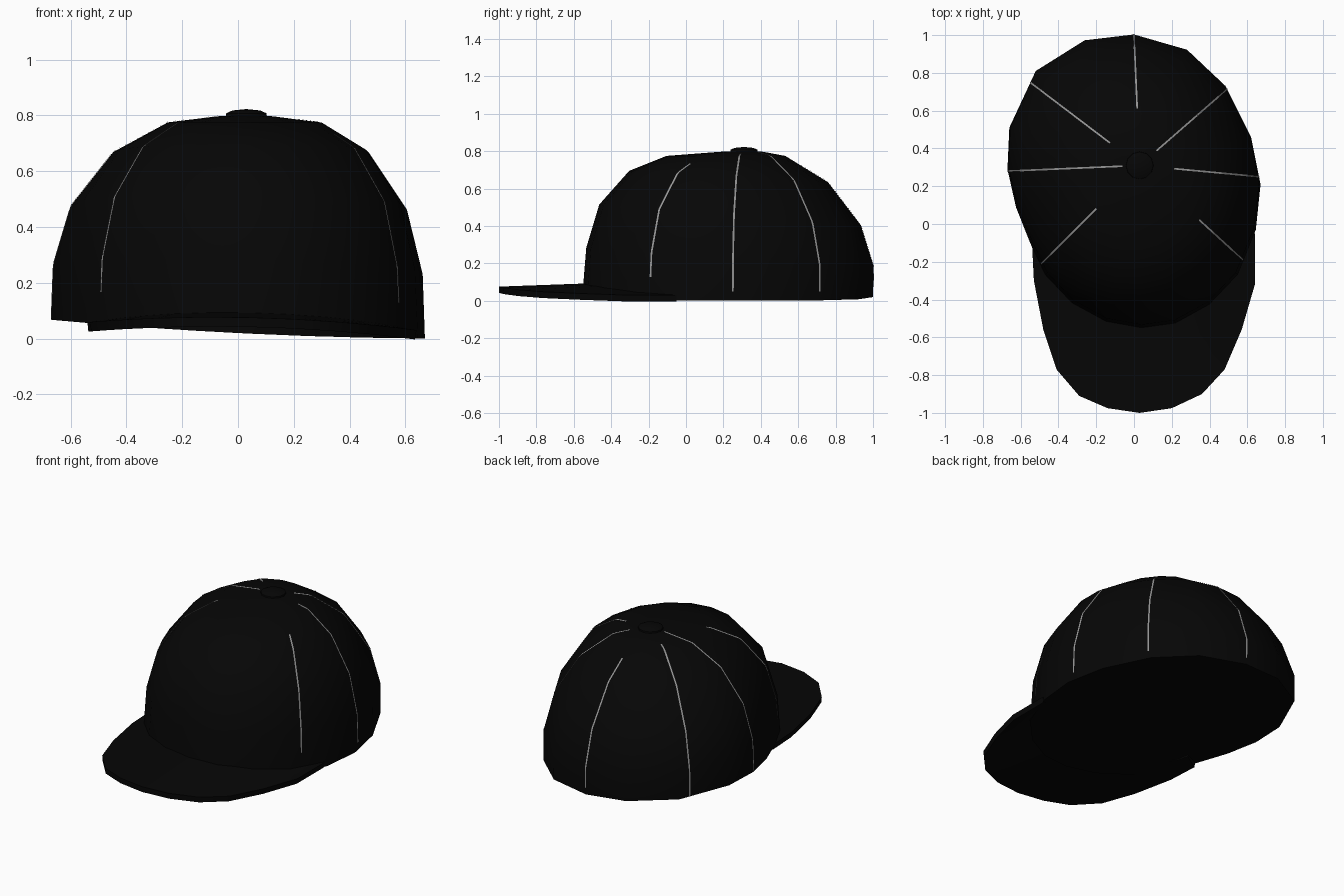
import bpy, bmesh, math
from mathutils import Vector
from mathutils.bvhtree import BVHTree

if "Cube" in bpy.data.objects:
    bpy.data.objects.remove(bpy.data.objects["Cube"])


def material(name, colour):
    m = bpy.data.materials.new(name)
    m.diffuse_color = (*colour, 1)
    m.use_nodes = True
    m.node_tree.nodes["Principled BSDF"].inputs["Base Color"].default_value = m.diffuse_color
    return m


BLACK = material("black cloth", (0.0018, 0.0018, 0.0018))
GREY = material("grey stitching", (0.3, 0.3, 0.3))
AXIS = Vector((0.03, 0.31, 0))          # vertical axis through the top button


def finish(bm, name, mat, thickness=0, angle=50):
    """Turn a bmesh into a shaded object, optionally thickened downwards."""
    mesh = bpy.data.meshes.new(name)
    bm.to_mesh(mesh)
    bm.free()
    ob = bpy.data.objects.new(name, mesh)
    bpy.context.collection.objects.link(ob)
    mesh.materials.append(mat)
    bpy.ops.object.select_all(action='DESELECT')
    ob.select_set(True)
    bpy.context.view_layer.objects.active = ob
    if thickness:
        mod = ob.modifiers.new("thickness", 'SOLIDIFY')
        mod.thickness = thickness
        mod.offset = -1
        bpy.ops.object.modifier_apply(modifier="thickness")
    bpy.ops.object.shade_smooth_by_angle(angle=math.radians(angle))
    return ob


def loft(bm, rows, closed):
    """Skin quads between successive rows of points."""
    vs = [[bm.verts.new(p) for p in row] for row in rows]
    n = len(rows[0])
    for a, b in zip(vs, vs[1:]):
        for i in range(n if closed else n - 1):
            j = (i + 1) % n
            bm.faces.new((a[i], a[j], b[j], b[i]))
    return vs


# Crown: base outline (counter-clockwise from the right) drawn in to the button
outline = [(.67, .21), (.62, .46), (.485, .73), (.28, .92), (0, 1), (-.26, .97),
           (-.52, .81), (-.66, .51), (-.67, .29), (-.625, .09), (-.55, -.1),
           (-.47, -.27), (-.33, -.42), (-.15, -.52), (.04, -.555), (.22, -.53),
           (.4, -.43), (.55, -.27), (.645, -.03)]
# height, scale, then extra height and scale towards the front
levels = [(.02, 1, 0, 0), (.235, .99, .05, -.015), (.46, .90, .055, -.005),
          (.665, .68, .03, .03), (.775, .40, 0, .08), (.797, .15, 0, 0)]
rows = []
for z, s, dz, ds in levels:
    row = []
    for x, y in outline:
        d = Vector((x, y, 0)) - AXIS
        front = -d.normalized().y
        lean = (-.052 * x + .033 * x * x) * (1 - z / .8) ** 1.5
        row.append(AXIS + d * (s + ds * front) + Vector((0, 0, z + lean + dz * front)))
    rows.append(row)
bm = bmesh.new()
rings = loft(bm, rows, True)
tip = bm.verts.new(AXIS + Vector((0, 0, .803)))
base = bm.verts.new(AXIS + Vector((0, 0, .02)))
n = len(outline)
for i in range(n):
    j = (i + 1) % n
    bm.faces.new((rings[-1][i], rings[-1][j], tip))
    bm.faces.new((rings[0][j], rings[0][i], base))
bmesh.ops.triangulate(bm, faces=bm.faces[:])
bm.normal_update()
surface = BVHTree.FromBMesh(bm)
finish(bm, "crown", BLACK)

# Brim: gently arched sheet from inside the crown to the outer edge
edge = [(-.54, -.1), (-.53, -.3), (-.48, -.56), (-.41, -.77), (-.29, -.91),
        (-.14, -.975), (.03, -1), (.2, -.975), (.36, -.9), (.48, -.77),
        (.57, -.56), (.64, -.32), (.64, -.05)]
rows = []
for k in range(5):
    f = k / 4
    row = []
    for i, (x, y) in enumerate(edge):
        t = math.pi * i / (len(edge) - 1)
        px = (.05 - .5 * math.cos(t)) * (1 - f) + x * f
        py = (-.05 - .3 * math.sin(t)) * (1 - f) + y * f
        arch = 1 - ((px - .05) / .6) ** 2
        row.append((px, py, .045 - .024 * px + (.032 + .024 * (1 - f)) * arch))
    rows.append(row)
bm = bmesh.new()
loft(bm, rows, False)
bm.normal_update()
if sum(f.normal.z for f in bm.faces) < 0:
    bmesh.ops.reverse_faces(bm, faces=bm.faces[:])
finish(bm, "brim", BLACK, 0.034)

# Top button: a low bevelled disc
bm = bmesh.new()
loops = loft(bm, [[AXIS + Vector((r * math.cos(a * math.tau / 12), r * math.sin(a * math.tau / 12), z))
                   for a in range(12)] for r, z in [(.075, .785), (.072, .808), (.05, .818)]], True)
button_tip = bm.verts.new(AXIS + Vector((0, 0, .823)))
for i in range(12):
    bm.faces.new((loops[-1][i], loops[-1][(i + 1) % 12], button_tip))
finish(bm, "top_button", BLACK)

# Panel seams: thin strips laid on the crown (foot x, foot y, low and high elevation)
seams = [(0, 1, 1, 66), (-.55, .75, 1, 75), (-.67, .28, 2, 83), (-.5, -.22, 9, 66),
         (.61, -.22, 6, 58), (.67, .25, 0, 76), (.5, .72, 0, 81)]
origin = AXIS + Vector((0, 0, .05))
for k, (x, y, low, high) in enumerate(seams):
    out = (Vector((x, y, 0)) - AXIS).normalized()
    side = Vector((-out.y, out.x, 0))
    rows = []
    for i in range(41):
        e = math.radians(low + (high - low) * i / 40)
        ray = out * math.cos(e) + Vector((0, 0, math.sin(e)))
        pair = []
        for w in (-.0045, .0045):
            hit = surface.ray_cast(origin + side * w, ray)[0]
            if hit:
                pair.append(hit + ray * .0025)
        if len(pair) == 2:
            rows.append(pair)
    bm = bmesh.new()
    loft(bm, rows, False)
    finish(bm, f"seam_{k + 1}", GREY)
